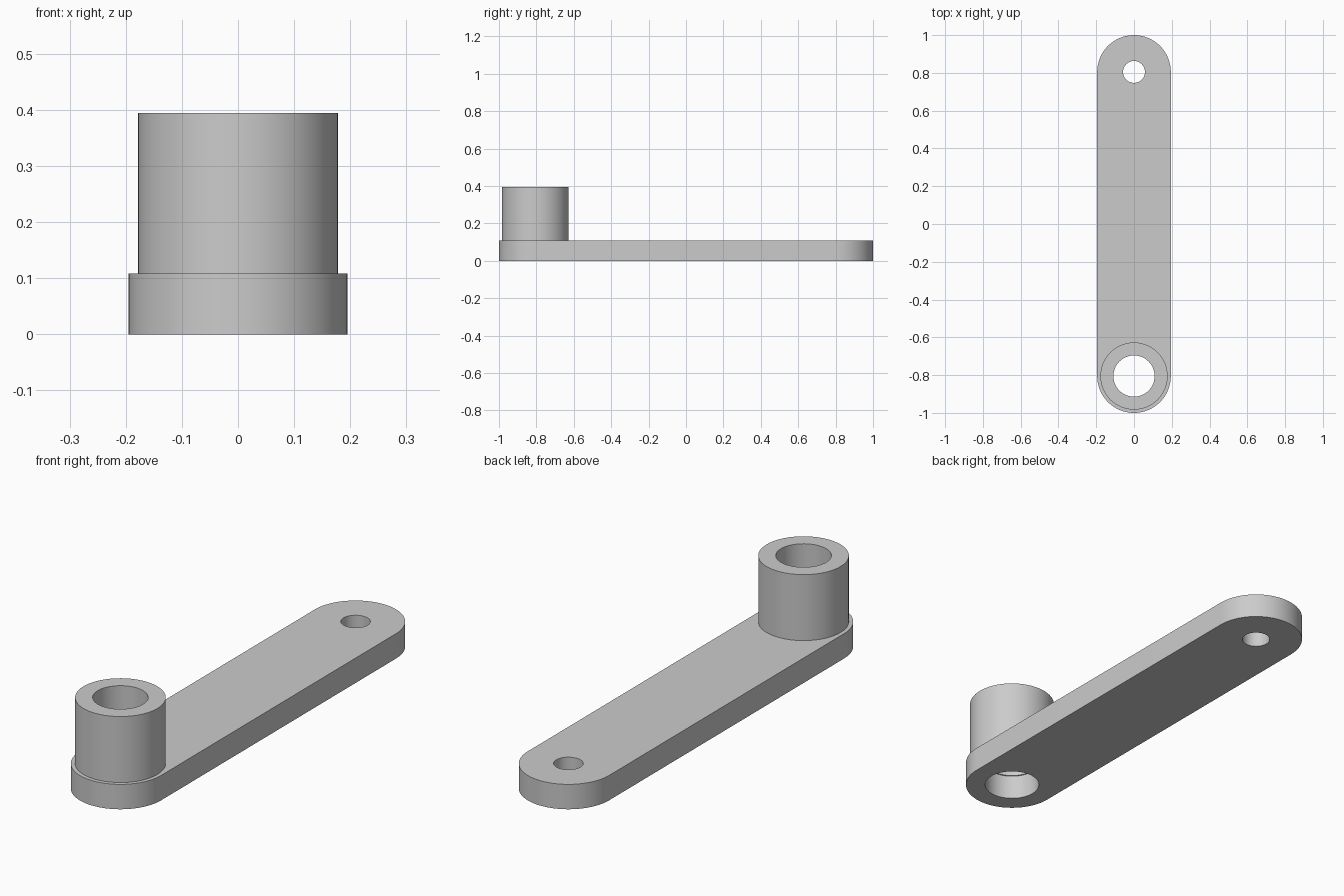
import bpy
import bmesh
from math import cos, sin, pi

cube = bpy.data.objects.get("Cube")
if cube:
    bpy.data.objects.remove(cube, do_unlink=True)

END = 0.805          # distance of each pivot from the middle
HALF_WIDTH = 0.195
PLATE_TOP = 0.108
BOSS_TOP = 0.394

grey = bpy.data.materials.new("plain grey")
grey.use_nodes = True
colour = (0.6, 0.6, 0.6, 1)
grey.diffuse_color = colour
grey.node_tree.nodes["Principled BSDF"].inputs["Base Color"].default_value = colour


def arc(y, radius, start, sweep, steps):
    return [(radius * cos(start + sweep * i / steps),
             y + radius * sin(start + sweep * i / steps)) for i in range(steps + 1)]


def circle(y, radius, steps=64):
    return arc(y, radius, 0, 2 * pi, steps)[:-1]


def extruded(name, loops, bottom, top):
    """Fill an outline with its holes and extrude it upwards."""
    bm = bmesh.new()
    edges = []
    for loop in loops:
        verts = [bm.verts.new((x, y, bottom)) for x, y in loop]
        edges += [bm.edges.new((v, verts[i - 1])) for i, v in enumerate(verts)]
    bmesh.ops.triangle_fill(bm, edges=edges, use_beauty=True, normal=(0, 0, 1))
    result = bmesh.ops.extrude_face_region(bm, geom=bm.faces[:], use_keep_orig=True)
    raised = [g for g in result["geom"] if isinstance(g, bmesh.types.BMVert)]
    bmesh.ops.translate(bm, verts=raised, vec=(0, 0, top - bottom))
    bmesh.ops.recalc_face_normals(bm, faces=bm.faces[:])
    mesh = bpy.data.meshes.new(name)
    bm.to_mesh(mesh)
    bm.free()
    mesh.materials.append(grey)
    obj = bpy.data.objects.new(name, mesh)
    bpy.context.collection.objects.link(obj)
    bpy.ops.object.select_all(action="DESELECT")
    obj.select_set(True)
    bpy.context.view_layer.objects.active = obj
    bpy.ops.object.shade_smooth_by_angle(angle=pi / 6)
    return obj


# Round-ended arm with a large and a small through hole
outline = arc(END, HALF_WIDTH, 0, pi, 32) + arc(-END, HALF_WIDTH, pi, pi, 32)
extruded("arm_plate", [outline, circle(-END, 0.114), circle(END, 0.058)], 0, PLATE_TOP)

# Hollow boss, its bore slightly narrower than the hole below
extruded("hollow_boss", [circle(-END, 0.178), circle(-END, 0.109)], PLATE_TOP, BOSS_TOP)
